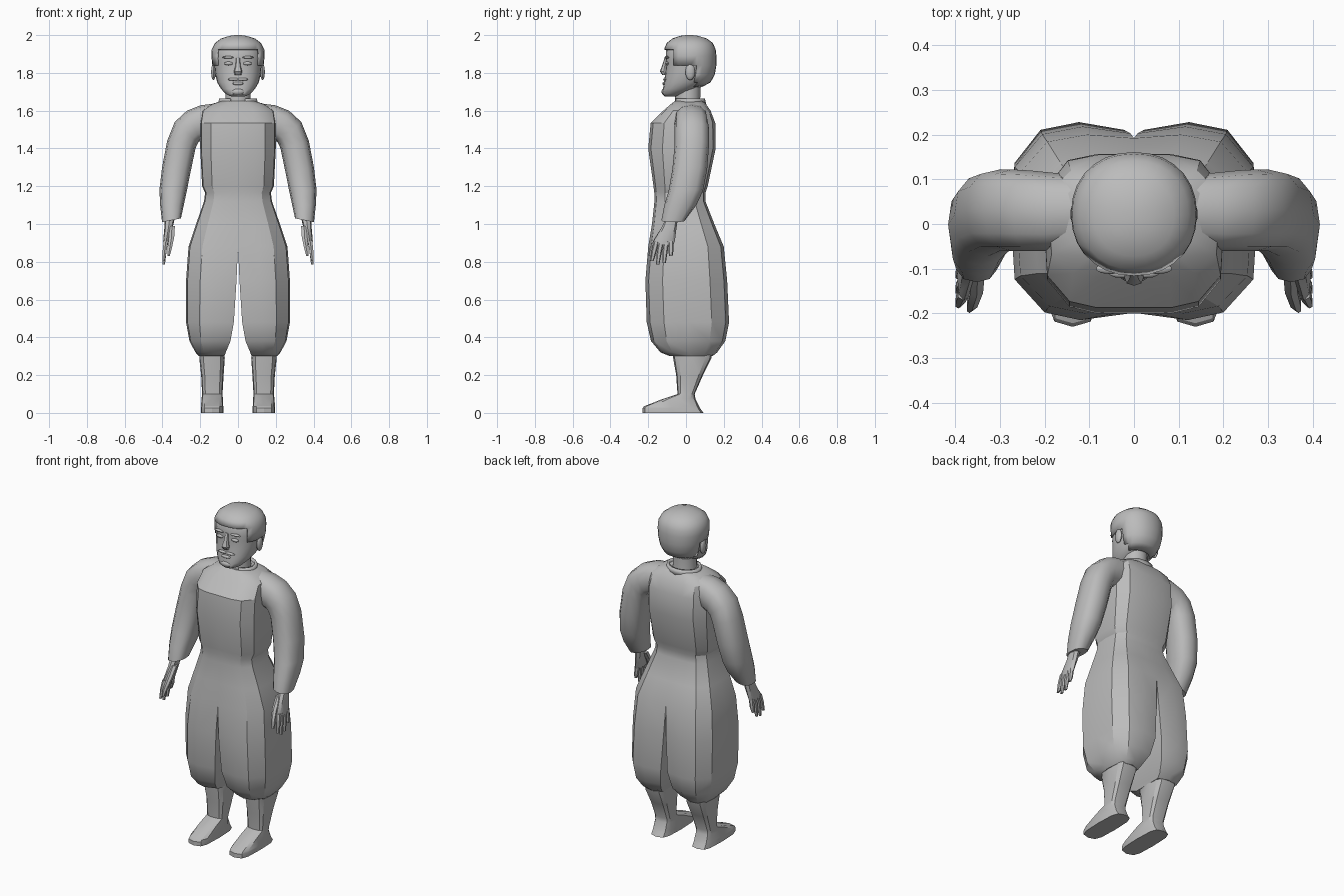
import bpy, bmesh, math
from mathutils import Vector

grey = bpy.data.materials.new("plain grey")
grey.diffuse_color = (0.5, 0.5, 0.5, 1)


def circle(n, p=2.0):
    """Unit superellipse, starting at the front (-y)."""
    out = []
    for i in range(n):
        a = 2 * math.pi * i / n - math.pi / 2
        c, s = math.cos(a), math.sin(a)
        out.append((math.copysign(abs(c) ** (2 / p), c), math.copysign(abs(s) ** (2 / p), s)))
    return out


def flat_ring(z, x0, x1, y0, y1, n=12, p=2.3):
    return [((x0 + x1) / 2 + (x1 - x0) / 2 * u, (y0 + y1) / 2 + (y1 - y0) / 2 * v, z)
            for u, v in circle(n, p)]


def loft(name, rings, mirror=False, drop=None, angle=35, thick=0):
    """Skin a list of equal closed rings; faces where drop(face) is true are removed."""
    bm = bmesh.new()
    vs = [[bm.verts.new(q) for q in r] for r in rings]
    n = len(vs[0])
    for a, b in zip(vs, vs[1:]):
        for i in range(n):
            bm.faces.new((a[i], a[(i + 1) % n], b[(i + 1) % n], b[i]))
    bm.faces.new(vs[0])
    bm.faces.new(vs[-1])
    if drop:
        bm.normal_update()
        bmesh.ops.delete(bm, geom=[f for f in bm.faces if drop(f)], context='FACES')
    bmesh.ops.recalc_face_normals(bm, faces=bm.faces)
    return finish(name, bm, mirror, angle, thick)


def finish(name, bm, mirror=False, angle=35, thick=0):
    me = bpy.data.meshes.new(name)
    bm.to_mesh(me)
    bm.free()
    ob = bpy.data.objects.new(name, me)
    bpy.context.collection.objects.link(ob)
    me.materials.append(grey)
    bpy.ops.object.select_all(action='DESELECT')
    ob.select_set(True)
    bpy.context.view_layer.objects.active = ob
    bpy.ops.object.shade_smooth_by_angle(angle=math.radians(angle))
    if thick:
        m = ob.modifiers.new("thickness", 'SOLIDIFY')
        m.thickness = thick
    if mirror:
        ob.modifiers.new("mirror", 'MIRROR')
    return ob


def stick(name, pts, mirror=True, n=6):
    """Tapered tube along points (x, y, z, half x, half y), level sections."""
    return loft(name, [flat_ring(z, x - a, x + a, y - b, y + b, n, 2.4) for x, y, z, a, b in pts], mirror)


def blob(name, loc, size, mirror=True):
    bm = bmesh.new()
    bmesh.ops.create_uvsphere(bm, u_segments=10, v_segments=6, radius=1)
    for v in bm.verts:
        v.co = Vector(loc) + Vector(size) * v.co
    return finish(name, bm, mirror, 50)


# suit: half of the torso and one trouser leg, mirrored
section = [(0, -1), (.42, -1), (.72, -.92), (.97, -.58), (1, 0),
           (.97, .58), (.74, .92), (.4, 1), (0, 1), (0, .4), (0, -.4)]
rows = [  # z, inner x, outer x, front y, back y, depth of the inner edge
    (1.65, 0, .09, -.06, .09, 1), (1.635, 0, .14, -.08, .105, 1), (1.6, 0, .19, -.12, .13, 1),
    (1.535, 0, .2, -.187, .155, 1), (1.4, 0, .2, -.2, .157, 1), (1.2, 0, .19, -.172, .115, 1),
    (1.165, 0, .174, -.168, .103, 1), (1.12, 0, .18, -.167, .103, 1), (1.0, 0, .222, -.18, .15, 1),
    (.88, 0, .262, -.2, .2, .96), (.7, .008, .275, -.215, .218, .93), (.48, .022, .275, -.208, .228, .92),
    (.38, .04, .257, -.185, .208, .9), (.32, .065, .225, -.135, .165, .85), (.3, .072, .208, -.085, .14, .8)]
suit = []
for z, xi, xo, yf, yb, k in rows:
    suit.append([(xi + (xo - xi) * u, (yf + yb) / 2 + (yb - yf) / 2 * v * (k if u == 0 else 1), z)
                 for u, v in section])
loft("suit", suit, True, lambda f: all(v.co.x < 1e-4 for v in f.verts), 30)

# sleeves: outer and inner edge in x, z and the depth in y
arm = [(.12, 1.638, .12, 1.47, -.05, .11), (.2, 1.628, .17, 1.45, -.06, .115),
       (.27, 1.6, .2, 1.44, -.06, .12), (.335, 1.54, .212, 1.43, -.06, .122),
       (.375, 1.44, .225, 1.4, -.06, .122), (.402, 1.3, .25, 1.28, -.072, .112),
       (.416, 1.18, .272, 1.17, -.092, .09), (.412, 1.1, .287, 1.1, -.115, .055),
       (.402, 1.01, .302, 1.03, -.13, -.005)]
loft("sleeve", [[(xi + (xo - xi) * (u + 1) / 2, (y0 + y1) / 2 + (y1 - y0) / 2 * v,
                  zi + (zo - zi) * (u + 1) / 2) for u, v in circle(12, 2.5)]
                for xo, zo, xi, zi, y0, y1 in arm], True, angle=40)

# hands: palm, four spread fingers and thumb
stick("palm", [(.362, -.075, 1.03, .027, .032), (.368, -.09, .98, .022, .04),
               (.38, -.115, .91, .016, .056), (.382, -.118, .89, .012, .052)], n=8)
for y0, y1, tip in ((-.156, -.18, .805), (-.13, -.15, .785), (-.104, -.116, .793), (-.08, -.08, .83)):
    stick("finger", [(.382, y0, .91, .013, .014), (.388, (y0 + y1) / 2, .86, .012, .014),
                     (.393, y1, tip, .007, .009)])
stick("thumb", [(.35, -.105, .99, .018, .018), (.352, -.145, .93, .016, .018),
                (.362, -.178, .87, .013, .015), (.368, -.19, .83, .007, .009)])

# boots: shaft, instep and sole
loft("boot", [flat_ring(z, x0, x1, y0, y1, 12, 3.6) for z, x0, x1, y0, y1 in (
    (.33, .072, .205, -.07, .14), (.29, .07, .205, -.068, .135), (.2, .076, .195, -.052, .09),
    (.1, .082, .19, -.045, .046), (.075, .08, .193, -.12, .05), (.035, .078, .196, -.222, .07),
    (.025, .078, .197, -.23, .075), (0, .078, .197, -.23, .092))], True, angle=30)

# neck and open collar
loft("neck", [flat_ring(z, -w, w, a, b, 14, 2) for z, w, a, b in (
    (1.6, .075, -.06, .085), (1.66, .067, -.058, .075), (1.76, .067, -.055, .08))])
bm = bmesh.new()
last = None
for i in range(17):
    a = math.radians(-65 + 310 * i / 16)
    c, s = math.cos(a), math.sin(a)
    pair = [bm.verts.new((r * c, .018 + (r - .018) * s, z)) for r, z in ((.108, 1.632), (.1, 1.664))]
    if last:
        bm.faces.new((last[0], pair[0], pair[1], last[1]))
    last = pair
finish("collar", bm, thick=.014)

# head
loft("head", [flat_ring(z, -w, w, a, b, 20, 2.3) for z, w, a, b in (
    (1.675, .035, -.112, -.05), (1.688, .064, -.124, -.01), (1.715, .09, -.122, .05),
    (1.75, .11, -.116, .1), (1.8, .122, -.11, .135), (1.85, .127, -.106, .145),
    (1.875, .128, -.108, .145), (1.93, .122, -.105, .14), (1.965, .09, -.08, .11))], angle=45)


# hair: shell with the face opening removed
def face_opening(f):
    c = f.calc_center_median()
    return not (c.z > 1.92 or (c.y > -.055 and c.z > 1.845) or c.y > .045)


loft("hair", [flat_ring(z, -w, w, a, b, 28, 2.15) for z, w, a, b in (
    (1.725, .08, -.08, .085), (1.75, .108, -.1, .13), (1.79, .126, -.112, .152),
    (1.84, .136, -.115, .161), (1.89, .141, -.116, .161), (1.925, .139, -.116, .157),
    (1.958, .122, -.102, .142), (1.982, .09, -.072, .11), (1.996, .045, -.03, .065),
    (2.0, .015, 0, .035))], False, face_opening, 45, .012)

# ears and face
blob("ear", (.13, .022, 1.805), (.013, .026, .044))
stick("nose", [(0, -.102, 1.885, .01, .01), (0, -.112, 1.84, .013, .014),
               (0, -.118, 1.808, .022, .02), (0, -.112, 1.79, .018, .014)], False, 8)
blob("eye", (.05, -.1, 1.85), (.024, .01, .01))
blob("brow", (.052, -.1, 1.882), (.034, .012, .007))
blob("moustache", (.024, -.111, 1.766), (.032, .01, .008))
blob("lips", (0, -.115, 1.744), (.032, .011, .009), False)
blob("chin", (0, -.114, 1.7), (.035, .016, .018), False)
